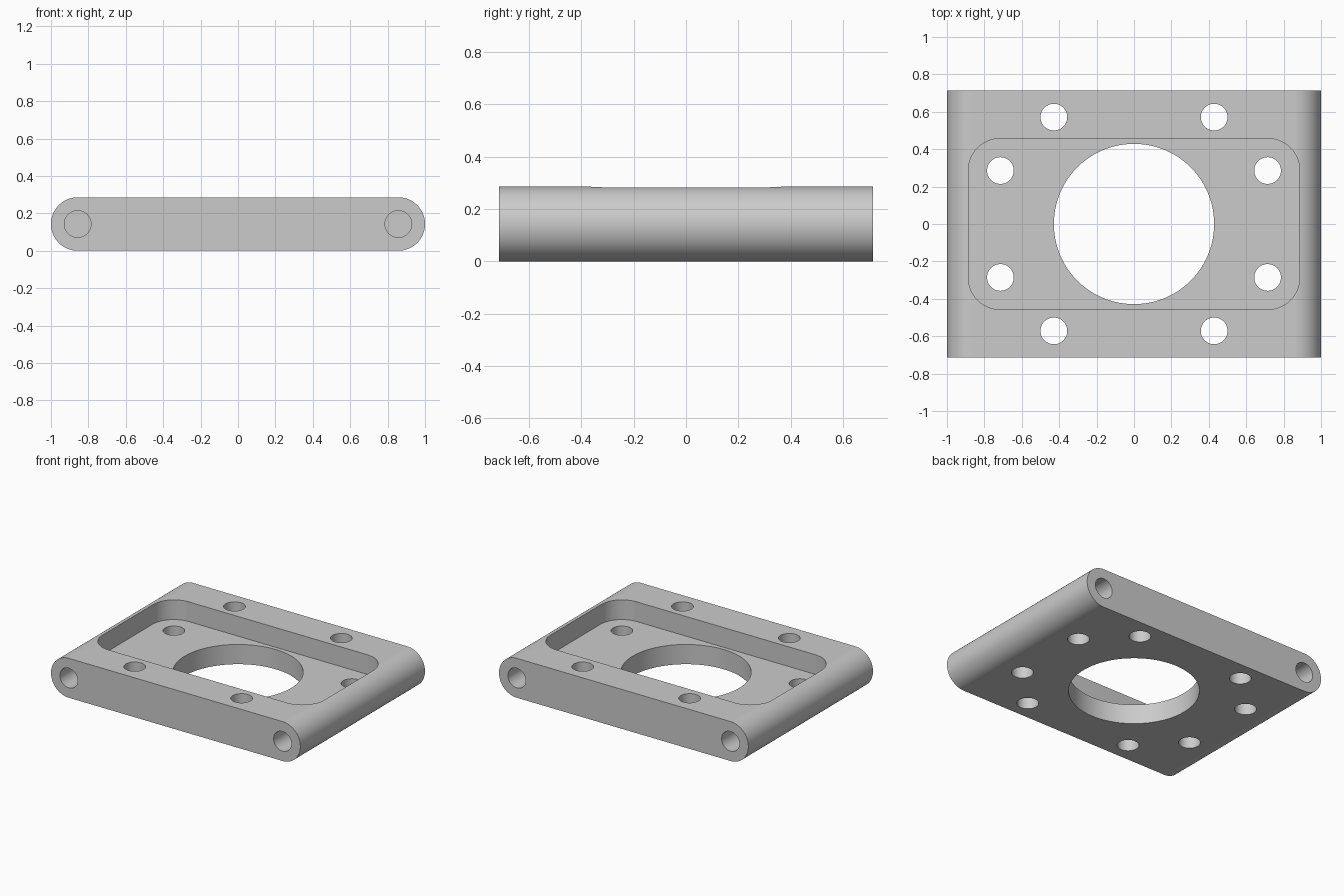
import bpy
import bmesh
from math import pi, cos, sin
from mathutils import Matrix, Vector

cube = bpy.data.objects.get("Cube")
if cube:
    bpy.data.objects.remove(cube, do_unlink=True)

U = 1 / 7                 # design module: hole diameter, edge radius, half thickness
HALF_Y = 5 * U

grey = bpy.data.materials.new("plain grey")
grey.use_nodes = True
colour = (0.6, 0.6, 0.6, 1)
grey.diffuse_color = colour
grey.node_tree.nodes["Principled BSDF"].inputs["Base Color"].default_value = colour


def arc(cx, cy, r, start, end, steps):
    angles = [start + (end - start) * i / steps for i in range(steps + 1)]
    return [(cx + r * cos(a), cy + r * sin(a)) for a in angles]


def circle(r, steps):
    return arc(0, 0, r, 0, 2 * pi, steps)[:-1]


def prism(name, profile, length, matrix):
    """Extrude a closed 2D profile along local z, then place it."""
    bm = bmesh.new()
    base = bm.faces.new([bm.verts.new((x, y, 0)) for x, y in profile])
    ext = bmesh.ops.extrude_face_region(bm, geom=[base])
    top = [v for v in ext["geom"] if isinstance(v, bmesh.types.BMVert)]
    bmesh.ops.translate(bm, verts=top, vec=Vector((0, 0, length)))
    bmesh.ops.recalc_face_normals(bm, faces=bm.faces)
    bm.transform(matrix)
    mesh = bpy.data.meshes.new(name)
    bm.to_mesh(mesh)
    bm.free()
    obj = bpy.data.objects.new(name, mesh)
    obj.data.materials.append(grey)
    bpy.context.collection.objects.link(obj)
    return obj


def along_y(x, y, z):
    return Matrix.Translation((x, y, z)) @ Matrix.Rotation(pi / 2, 4, "X")


# Plate with fully rounded left and right edges
outline = arc(6 * U, 0, U, -pi / 2, pi / 2, 48) + arc(-6 * U, 0, U, pi / 2, 3 * pi / 2, 48)
plate = prism("mounting_plate", outline, 2 * HALF_Y, along_y(0, HALF_Y, U))

cutters = []

# Rounded rectangular pocket, half the plate deep
px, py, pr = 0.886, 0.457, 0.171
pocket = []
for i, (sx, sy) in enumerate([(1, 1), (-1, 1), (-1, -1), (1, -1)]):
    pocket += arc(sx * (px - pr), sy * (py - pr), pr, i * pi / 2, (i + 1) * pi / 2, 16)
cutters.append(prism("pocket_cutter", pocket, 2 * U, Matrix.Translation((0, 0, U))))

# Central bore
cutters.append(prism("bore_cutter", circle(3 * U, 96), 4 * U, Matrix.Translation((0, 0, -U))))

for sx in (-1, 1):
    for sy in (-1, 1):
        # Vertical bolt holes in the rim and in the pocket floor
        for x, y in ((3 * U, 4 * U), (5 * U, 2 * U)):
            place = Matrix.Translation((sx * x, sy * y, -U))
            cutters.append(prism("bolt_hole_cutter", circle(U / 2, 48), 4 * U, place))
        # Blind holes in the front and back ends
        depth = 1.5 * U
        y_start = HALF_Y + U if sy > 0 else depth - HALF_Y
        cutters.append(prism("end_hole_cutter", circle(U / 2, 48), depth + U,
                             along_y(sx * 6 * U, y_start, U)))

# Cut everything out of the plate
bpy.context.view_layer.objects.active = plate
for cutter in cutters:
    cutter.hide_render = True
    mod = plate.modifiers.new("cut", "BOOLEAN")
    mod.operation = "DIFFERENCE"
    mod.solver = "EXACT"
    mod.object = cutter
    bpy.ops.object.modifier_apply(modifier=mod.name)
    bpy.data.objects.remove(cutter, do_unlink=True)

# Smooth curved walls, crisp rims, flat faces
bpy.ops.object.select_all(action="DESELECT")
plate.select_set(True)
bpy.ops.object.shade_smooth_by_angle(angle=pi / 6)
weighted = plate.modifiers.new("even_shading", "WEIGHTED_NORMAL")
weighted.keep_sharp = True
